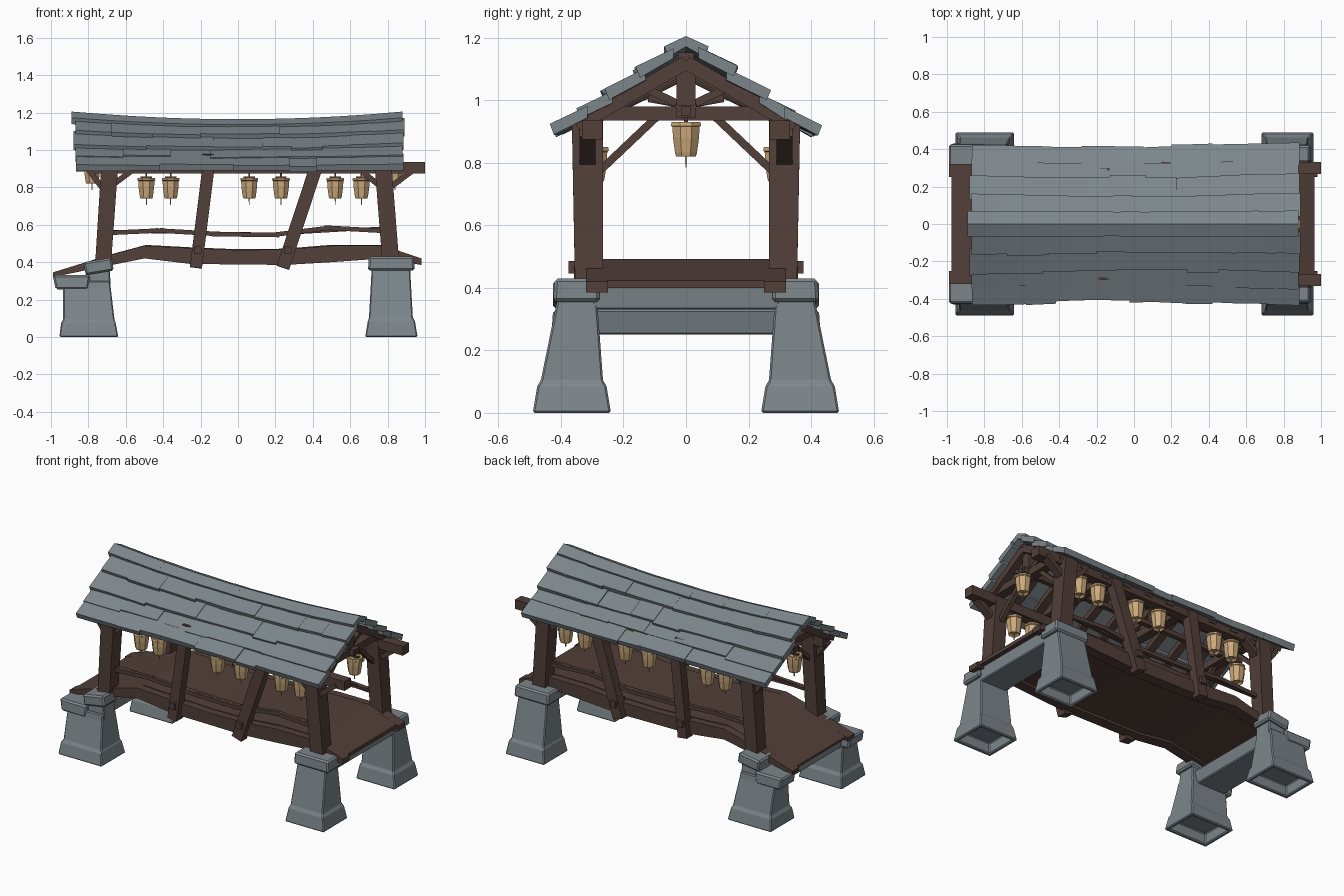
import bpy, bmesh, math, random
from mathutils import Vector

if "Cube" in bpy.data.objects:
    bpy.data.objects.remove(bpy.data.objects["Cube"])

random.seed(4)


def material(name, rgb):
    m = bpy.data.materials.new(name)
    m.diffuse_color = (*rgb, 1)
    m.use_nodes = True
    m.node_tree.nodes["Principled BSDF"].inputs["Base Color"].default_value = m.diffuse_color
    return m


STONE = material("grey stone", (0.205, 0.24, 0.26))
WOOD = material("dark brown wood", (0.085, 0.05, 0.041))
PAPER = material("tan lantern", (0.60, 0.40, 0.20))


def loft(bm, rings):
    """Skin a list of equal-length point rings and cap both ends."""
    vs = [[bm.verts.new(p) for p in r] for r in rings]
    n = len(vs[0])
    for a, b in zip(vs, vs[1:]):
        for i in range(n):
            j = (i + 1) % n
            bm.faces.new((a[i], a[j], b[j], b[i]))
    bm.faces.new(vs[0][::-1])
    bm.faces.new(vs[-1])


def rect(z, x0, x1, y0, y1):
    return [(x0, y0, z), (x1, y0, z), (x1, y1, z), (x0, y1, z)]


def beam(bm, p0, p1, w, h, w2=None, h2=None):
    """Square timber between two points; w lies along y (or x for y-beams)."""
    p0, p1 = Vector(p0), Vector(p1)
    d = (p1 - p0).normalized()
    ref = Vector((0, 1, 0)) if abs(d.y) < 0.5 else Vector((1, 0, 0))
    u = (ref - d * ref.dot(d)).normalized()
    v = d.cross(u)
    rings = []
    for p, a, b in ((p0, w, h), (p1, w2 or w, h2 or h)):
        rings.append([p + u * a * i / 2 + v * b * j / 2
                      for i, j in ((-1, -1), (1, -1), (1, 1), (-1, 1))])
    loft(bm, rings)


def part(name, mat, build, bevel=0):
    bm = bmesh.new()
    build(bm)
    bmesh.ops.recalc_face_normals(bm, faces=bm.faces)
    me = bpy.data.meshes.new(name)
    bm.to_mesh(me)
    bm.free()
    me.materials.append(mat)
    ob = bpy.data.objects.new(name, me)
    bpy.context.collection.objects.link(ob)
    if bevel:
        m = ob.modifiers.new("worn edges", "BEVEL")
        m.width, m.segments = bevel, 1


def sag(x):
    return max(0, 1 - (x / 0.88) ** 2)


# Stone pillars: hollow foot, plinth, tapered shaft (z, x0, x1, inner y, outer y)
RIGHT = [(0, .68, .96, .24, .49), (.09, .695, .945, .255, .475),
         (.10, .70, .935, .265, .465), (.37, .715, .92, .285, .41)]
LEFT = [(0, -.955, -.64, .24, .49), (.08, -.945, -.655, .255, .475),
        (.09, -.935, -.66, .265, .465), (.26, -.935, -.68, .28, .425),
        (.30, -.92, -.685, .285, .42)]


def pillars(bm):
    for s in (-1, 1):
        for prof in (RIGHT, LEFT):
            x0, x1, y0, y1 = prof[0][1:]
            inner = (x0 + .025, x1 - .025, s * (y0 + .025), s * (y1 - .025))
            rings = [rect(.07, *inner), rect(0, *inner)]
            rings += [rect(z, a, b, s * c, s * d) for z, a, b, c, d in prof]
            loft(bm, rings)
        # inner raised part of the stepped left pillars
        loft(bm, [rect(.25, -.83, -.68, s * .285, s * .41),
                  rect(.36, -.81, -.685, s * .285, s * .405)])


def caps(bm):
    for s in (-1, 1):
        loft(bm, [rect(.355, .695, .945, s * .275, s * .425),
                  rect(.43, .70, .94, s * .28, s * .42)])
        loft(bm, [rect(.255, -.975, -.80, s * .275, s * .43),
                  rect(.33, -.99, -.79, s * .28, s * .425)])
        beam(bm, (-.82, s * .35, .365), (-.67, s * .35, .39), .15, .07)


def sills(bm):
    loft(bm, [rect(.33, .73, .92, -.3, .3), rect(.42, .72, .93, -.3, .3)])
    loft(bm, [rect(.25, -.92, -.72, -.3, .3), rect(.33, -.93, -.70, -.3, .3)])


part("stone_pillars", STONE, pillars, .006)
part("pillar_caps", STONE, caps, .01)
part("stone_sills", STONE, sills, .006)

# Arched deck and its side beams (x, bottom z, top z)
DECK = [(-.99, .32, .345), (-.7, .38, .435), (-.5, .42, .488), (-.25, .39, .475),
        (0, .388, .465), (.25, .385, .468), (.5, .40, .488), (.78, .42, .488),
        (.98, .385, .42)]


def deck(bm):
    loft(bm, [[(x * .985, -.27, a + .015), (x * .985, .27, a + .015),
               (x * .985, .27, b + .004), (x * .985, -.27, b + .004)] for x, a, b in DECK])


def side_beams(bm):
    for s in (-1, 1):
        loft(bm, [[(x, s * .25, a), (x, s * .32, a), (x, s * .32, b), (x, s * .25, b)]
                  for x, a, b in DECK])


part("deck", WOOD, deck)
part("deck_side_beams", WOOD, side_beams)

# Posts, pegs, hand rails, wall plates and braces, mirrored front to back
RAIL = [(-.70, .555), (-.42, .57), (-.12, .55), (.20, .545), (.48, .585), (.80, .565)]


def posts(bm):
    for s in (-1, 1):
        beam(bm, (-.72, s * .31, .41), (-.685, s * .315, .93), .09, .085, .10, .09)
        beam(bm, (.815, s * .31, .42), (.775, s * .315, .93), .09, .09, .10, .09)
        beam(bm, (-.225, s * .33, .37), (-.155, s * .315, .93), .06, .065)
        beam(bm, (.24, s * .33, .37), (.425, s * .315, .93), .06, .07)
        for x in (-.215, .265):
            beam(bm, (x, s * .28, .465), (x, s * .375, .465), .04, .04)


def rails(bm):
    for s in (-1, 1):
        for (xa, za), (xb, zb) in zip(RAIL, RAIL[1:]):
            beam(bm, (xa - .02, s * .30, za), (xb + .02, s * .30, zb), .025, .024)
        beam(bm, (-.68, s * .285, .565), (.25, s * .285, .55), .02, .014)
        beam(bm, (.2, s * .285, .55), (.80, s * .285, .585), .02, .014)


def plates(bm):
    for s in (-1, 1):
        beam(bm, (-.80, s * .30, .905), (1.0, s * .30, .905), .065, .06)
        for xa, xb in ((-.70, -.56), (-.72, -.80), (.78, .65), (.80, .94)):
            beam(bm, (xa, s * .315, .79), (xb, s * .315, .895), .05, .03)
        for x in (-.69, .78):
            beam(bm, (x, s * .28, .77), (x, s * .09, .95), .03, .025)


part("posts_and_pegs", WOOD, posts)
part("hand_rails", WOOD, rails)
part("wall_plates_and_braces", WOOD, plates)


# Roof trusses, rafters and ridge beam
def trusses(bm):
    for x in (-.69, -.16, .42, .79):
        dz = .035 * sag(x)
        beam(bm, (x, -.30, .957), (x, .30, .957), .06, .045)
        beam(bm, (x, 0, .94), (x, 0, 1.13 - dz), .06, .06)
        for s in (-1, 1):
            beam(bm, (x, s * .03, .99), (x, s * .12, 1.04 - dz), .03, .025)
    for i in range(11):
        x = -.8 + i * .162
        for s in (-1, 1):
            beam(bm, (x, 0, 1.125 - .035 * sag(x)), (x, s * .35, .917), .05, .045)
    for xa, xb in ((-.82, -.4), (-.4, .4), (.4, .84)):
        beam(bm, (xa, 0, 1.13 - .035 * sag(xa)), (xb, 0, 1.13 - .035 * sag(xb)), .05, .05)


part("roof_trusses", WOOD, trusses)

# Roof courses: (start y, z, end y, z, x left, x right)
COURSES = [(0, 1.205, .07, 1.172, -.89, .88), (.04, 1.168, .165, 1.108, -.87, .89),
           (.13, 1.098, .265, 1.03, -.88, .885), (.235, 1.025, .343, .972, -.87, .88),
           (.315, .978, .435, .92, -.865, .885)]


def warp(x, y, z):
    k = sag(x)
    return (x, y * (1 - .04 * k), z - .04 * k * max(0, (z - .88) / .32))


def shingles(bm):
    for s in (-1, 1):
        for i, (y0, z0, y1, z1, xl, xr) in enumerate(COURSES):
            x = xl
            while x < xr - .01:
                end = x + random.uniform(.14, .42)
                if end > xr - .12:
                    end = xr
                j = 0 if i == 0 else random.uniform(-.012, .008)
                dz = 0 if i == 0 else random.uniform(-.004, .005)
                n = max(1, round((end - x) / .12))
                rings = []
                for k in range(n + 1):
                    px = x + (end - x) * k / n
                    e = y1 + j + random.uniform(-.003, .003)
                    rings.append([warp(px, s * y0, z0 + dz), warp(px, s * e, z1 + dz - j * .45),
                                  warp(px, s * (e - .013), z1 + dz - .034),
                                  warp(px, s * y0, z0 - .034)])
                loft(bm, rings)
                x = end


part("roof_shingles", STONE, shingles)

# Hanging lanterns: (x, y, bottom z)
SPOTS = [(x, s * .295, .74) for s in (-1, 1) for x in (-.49, -.36, .06, .23, .52, .66)]
SPOTS += [(-.78, 0, .82), (.84, 0, .82)]


def ring(x, y, z, r, n=8):
    return [(x + r * math.cos((i + .5) * math.tau / n),
             y + r * math.sin((i + .5) * math.tau / n), z) for i in range(n)]


def lanterns(bm):
    for x, y, z in SPOTS:
        loft(bm, [ring(x, y, z + h, r) for h, r in
                  ((.012, .02), (0, .034), (.012, .038), (.06, .045), (.095, .047),
                   (.098, .052), (.11, .050), (.11, .036), (.10, .03))])
        loft(bm, [ring(x, y, z - .035, .003, 4), ring(x, y, z + .02, .005, 4)])


def cords(bm):
    for x, y, z in SPOTS:
        loft(bm, [ring(x, y, z + .09, .006, 4), ring(x, y, z + .16, .006, 4)])
        beam(bm, (x - .03, y, z + .112), (x + .03, y, z + .112), .012, .01)
    for x in (-.78, .84):
        beam(bm, (x, -.03, .965), (x, .03, .965), .03, .04)
    beam(bm, (-.80, 0, .965), (.86, 0, .965), .03, .03)


part("lanterns", PAPER, lanterns)
part("lantern_cords", WOOD, cords)
